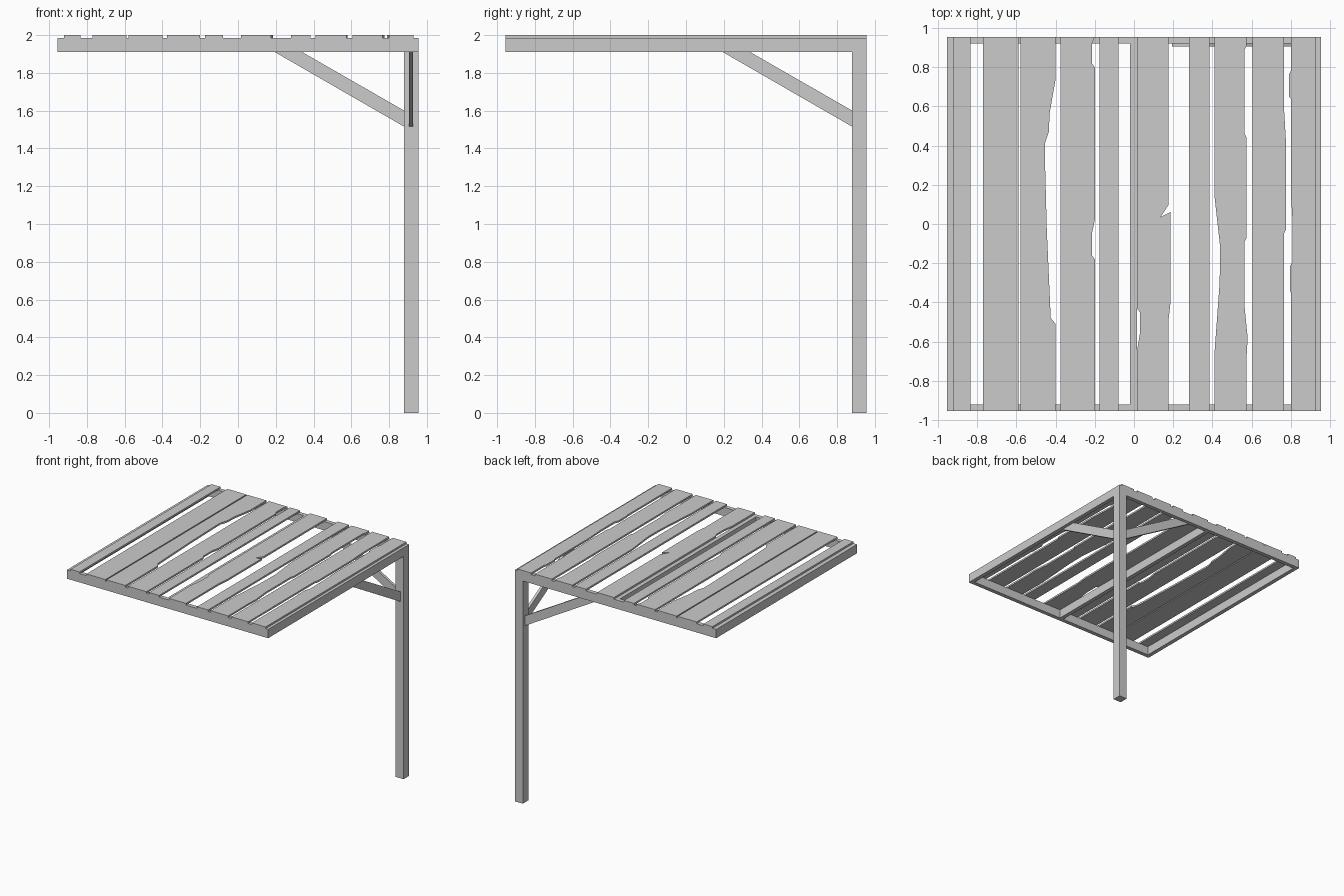
import bpy, bmesh
from mathutils import Vector

E = 0.955            # half width of the roof
Z0, Z1, Z2 = 1.91, 1.985, 2.0   # frame bottom, frame top, plank top


def prism(name, pts, offset):
    """Extrude a flat outline (3D points) along an offset vector."""
    bm = bmesh.new()
    face = bm.faces.new([bm.verts.new(p) for p in pts])
    res = bmesh.ops.extrude_face_region(bm, geom=[face])
    verts = [v for v in res["geom"] if isinstance(v, bmesh.types.BMVert)]
    bmesh.ops.translate(bm, verts=verts, vec=Vector(offset))
    bmesh.ops.recalc_face_normals(bm, faces=bm.faces)
    me = bpy.data.meshes.new(name)
    bm.to_mesh(me)
    bm.free()
    ob = bpy.data.objects.new(name, me)
    bpy.context.collection.objects.link(ob)
    return ob


def box(name, x0, x1, y0, y1, z0, z1):
    return prism(name, [(x0, y0, z0), (x1, y0, z0), (x1, y1, z0), (x0, y1, z0)],
                 (0, 0, z1 - z0))


# Corner post
box("post", 0.88, E, 0.88, E, 0, Z1)

# Roof frame and centre joist
box("front_beam", -E, E, -E, -0.92, Z0, Z1)
box("back_beam", -E, 0.88, 0.92, E, Z0, Z1)
box("left_beam", -E, -0.92, -0.92, 0.92, Z0, Z1)
box("right_beam", 0.92, E, -0.92, 0.88, Z0, Z1)
box("centre_joist", -0.02, 0.015, -0.92, 0.92, Z0, Z1)

# Diagonal braces from post to the two beams
brace = [(0.195, Z0), (0.34, Z0), (0.88, 1.6), (0.88, 1.515)]
prism("back_brace", [(a, 0.905, z) for a, z in brace], (0, 0.022, 0))
prism("right_brace", [(0.905, a, z) for a, z in brace], (0.022, 0, 0))

# Roof planks: left x, right x, worn points on left edge, worn points on right
# edge (both edges listed from back to front)
planks = [
    (-0.92, -0.835, [], []),
    (-0.77, -0.59, [], []),
    (-0.58, -0.40, [], [(-0.40, 0.74), (-0.43, 0.57), (-0.435, 0.47), (-0.455, 0.41),
                        (-0.455, 0.35), (-0.445, -0.03), (-0.425, -0.48), (-0.40, -0.51)]),
    (-0.375, -0.20, [], [(-0.215, 0.92), (-0.215, 0.82), (-0.20, 0.80), (-0.20, 0.02),
                         (-0.215, -0.05), (-0.215, -0.16), (-0.20, -0.18)]),
    (-0.175, -0.08, [], []),
    (0.015, 0.175, [(0.015, -0.43), (0.03, -0.45), (0.03, -0.56), (0.015, -0.65)],
     [(0.175, 0.095), (0.135, 0.035), (0.185, 0.06), (0.185, -0.41), (0.175, -0.5)]),
    (0.28, 0.385, [], []),
    (0.41, 0.575, [(0.41, 0.15), (0.44, -0.12), (0.437, -0.3), (0.41, -0.67)],
     [(0.575, 0.91), (0.565, 0.89), (0.565, 0.46), (0.575, 0.44), (0.575, -0.07),
      (0.565, -0.09), (0.565, -0.43), (0.58, -0.58), (0.575, -0.67)]),
    (0.605, 0.765, [], [(0.765, 0.6), (0.775, 0.43), (0.775, -0.03), (0.765, -0.05)]),
    (0.80, 0.93, [(0.80, 0.78), (0.79, 0.76), (0.79, 0.65), (0.80, 0.64), (0.80, 0.17),
                  (0.81, 0.0), (0.81, -0.19), (0.795, -0.22), (0.795, -0.34), (0.80, -0.35)], []),
]
for i, (x0, x1, left, right) in enumerate(planks):
    outline = [(x0, E)] + left + [(x0, -E), (x1, -E)] + right[::-1] + [(x1, E)]
    prism(f"roof_plank_{i + 1}", [(x, y, Z1) for x, y in outline], (0, 0, Z2 - Z1))
